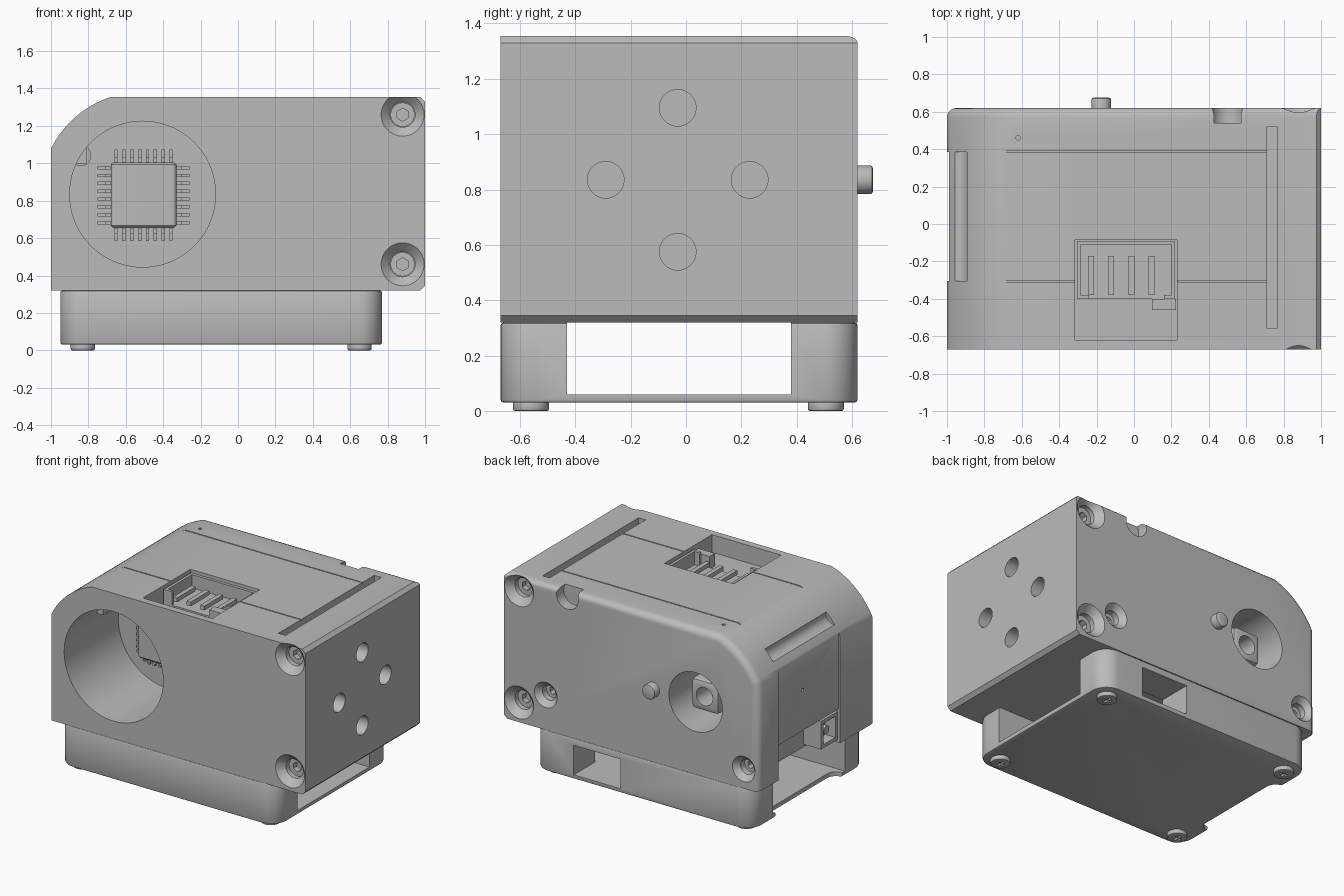
import bpy, bmesh, math
from mathutils import Vector, Matrix

if "Cube" in bpy.data.objects:
    bpy.data.objects.remove(bpy.data.objects["Cube"])

grey = bpy.data.materials.new("light_grey")
grey.use_nodes = True
COLOUR = (0.5, 0.5, 0.5, 1)
grey.diffuse_color = COLOUR
grey.node_tree.nodes["Principled BSDF"].inputs["Base Color"].default_value = COLOUR


def finish(bm, name):
    bmesh.ops.recalc_face_normals(bm, faces=bm.faces)
    me = bpy.data.meshes.new(name)
    bm.to_mesh(me)
    bm.free()
    me.materials.append(grey)
    ob = bpy.data.objects.new(name, me)
    bpy.context.collection.objects.link(ob)
    return ob


def box(name, x0, x1, y0, y1, z0, z1, corner=0.0):
    """Box from its limits, with optional rounded vertical edges."""
    bm = bmesh.new()
    bmesh.ops.create_cube(bm, size=1)
    for v in bm.verts:
        v.co = (x1 if v.co.x > 0 else x0, y1 if v.co.y > 0 else y0, z1 if v.co.z > 0 else z0)
    if corner:
        up = [e for e in bm.edges if abs(e.verts[0].co.z - e.verts[1].co.z) > 1e-4]
        bmesh.ops.bevel(bm, geom=up, offset=corner, segments=8, profile=0.5, affect='EDGES')
    return finish(bm, name)


def rod(name, start, end, r0, r1=None, sides=40):
    """Cylinder or cone between two points."""
    start, end = Vector(start), Vector(end)
    d = end - start
    mat = Matrix.Translation((start + end) / 2) @ d.to_track_quat('Z', 'Y').to_matrix().to_4x4()
    bm = bmesh.new()
    bmesh.ops.create_cone(bm, cap_ends=True, segments=sides, radius1=r0,
                          radius2=r0 if r1 is None else r1, depth=d.length, matrix=mat)
    return finish(bm, name)


def apply_mod(ob, mod):
    bpy.context.view_layer.objects.active = ob
    bpy.ops.object.modifier_apply(modifier=mod.name)


def cut(ob, *cutters):
    for c in cutters:
        m = ob.modifiers.new("cut", 'BOOLEAN')
        m.operation, m.solver, m.object = 'DIFFERENCE', 'EXACT', c
        apply_mod(ob, m)
        bpy.data.objects.remove(c)


def bevel(ob, width, segments=2):
    m = ob.modifiers.new("bevel", 'BEVEL')
    m.width, m.segments, m.limit_method = width, segments, 'ANGLE'
    apply_mod(ob, m)


FRONT, BACK, TOP, FLOOR = -0.67, 0.62, 1.355, 0.32
CX, CZ = -0.51, 0.835      # axis shared by the round openings and the top curve

# Main housing: side profile with a large curved shoulder
a0, a1 = math.atan2(1.08 - CZ, -1 - CX), math.atan2(TOP - CZ, -0.68 - CX)
arc = [(CX + 0.547 * math.cos(a0 + (a1 - a0) * i / 16),
        CZ + 0.547 * math.sin(a0 + (a1 - a0) * i / 16)) for i in range(17)]
profile = [(-1, FLOOR)] + arc + [(0.975, TOP), (1, 1.33), (1, 0.345), (0.975, FLOOR)]
bm = bmesh.new()
face = bm.faces.new([bm.verts.new((x, FRONT, z)) for x, z in profile])
new = bmesh.ops.extrude_face_region(bm, geom=[face])["geom"]
bmesh.ops.translate(bm, vec=(0, BACK - FRONT, 0), verts=[g for g in new if isinstance(g, bmesh.types.BMVert)])
rounded = []
for e in bm.edges:
    mid = (e.verts[0].co + e.verts[1].co) / 2
    if min(v.co.y for v in e.verts) > 0.6 and (mid.z > 1.35 or mid.x < -0.6) and mid.z > 0.4:
        rounded.append(e)
bmesh.ops.bevel(bm, geom=rounded, offset=0.05, segments=5, profile=0.5, affect='EDGES')
housing = finish(bm, "housing")

# Round front chamber, rear shaft opening and side mounting holes
cut(housing, rod("c", (CX, -0.8, CZ), (CX, -0.06, CZ), 0.39, sides=72),
    rod("c", (CX, 0.7, CZ), (CX, 0.22, CZ), 0.21, sides=48))
for i in range(4):
    y, z = -0.03 + 0.26 * math.cos(i * math.pi / 2), CZ + 0.26 * math.sin(i * math.pi / 2)
    cut(housing, rod("c", (1.1, y, z), (0.8, y, z), 0.066))


# Countersunk screws, front (side -1) and back (side 1)
def countersunk(x, z, side, r):
    y = BACK if side > 0 else FRONT
    cut(housing, rod("c", (x, y + side * 0.02, z), (x, y - side * 0.055, z), r + 0.02, r - 0.055),
        rod("c", (x, y, z), (x, y - side * 0.14, z), r * 0.58))
    screw = rod("countersunk_screw", (x, y - side * 0.15, z), (x, y - side * 0.08, z), r * 0.56)
    cut(screw, rod("c", (x, y, z), (x, y - side * 0.12, z), r * 0.3, sides=6))


for side in (-1, 1):
    for z in (1.26, 0.46):
        countersunk(0.88, z, side, 0.115)
countersunk(0.67, 0.57, 1, 0.09)
countersunk(-0.89, 0.46, 1, 0.09)

# Top details: rear notch, slot, connector pocket, panel seams
cut(housing, rod("c", (0.5, 0.7, 1.31), (0.5, 0.54, 1.31), 0.085),
    box("c", 0.71, 0.765, -0.56, 0.52, 1.28, 1.5),
    box("c", -0.315, 0.23, -0.62, -0.085, 1.23, 1.5))
for y in (-0.305, 0.385):
    cut(housing, box("c", -0.7, -0.32, y - 0.004, y + 0.004, 1.345, 1.5),
        box("c", 0.235 if y < 0 else -0.33, 0.76, y - 0.004, y + 0.004, 1.345, 1.5))
cut(housing, rod("c", (-0.62, 0.46, 1.4), (-0.62, 0.46, 1.32), 0.012, sides=12))

# Recessed middle panel on the curved side, with its finger groove and cable opening
cut(housing, box("c", -1.1, -0.988, -0.305, 0.385, 0.3, 1.2),
    rod("c", (-0.95, -0.305, 1.21), (-0.95, 0.385, 1.21), 0.06),
    box("c", -1.1, -0.84, -0.305, 0.385, 0.3, 0.56),
    rod("c", (-1.1, 0.1, 0.85), (-0.95, 0.1, 0.85), 0.012, sides=12))

# Cable socket in the side opening
socket = box("cable_socket", -0.98, -0.84, -0.305, -0.12, 0.34, 0.54)
cut(socket, box("c", -1.1, -0.9, -0.28, -0.145, 0.365, 0.515))
rod("cable_socket_pin", (-0.9, -0.21, 0.44), (-0.96, -0.21, 0.44), 0.03, sides=20)

# Base tray: rounded box, open from side to side
base = box("base_tray", -0.95, 0.77, FRONT, BACK, 0.03, FLOOR, 0.12)
bevel(base, 0.012)
cut(base, box("c", -1.2, 1.2, -0.43, 0.38, 0.06, 0.5),
    box("c", 0.08, 0.45, 0.3, 0.8, 0.06, 0.27),
    box("c", -1.2, -0.88, -0.4, 0.35, -0.1, 0.2, 0.07))

# Foot screws with a cross recess
for x in (-0.83, 0.65):
    for y in (-0.56, 0.505):
        foot = rod("foot_screw", (x, y, 0.04), (x, y, 0), 0.065)
        bevel(foot, 0.008)
        cut(foot, box("c", x - 0.035, x + 0.035, y - 0.008, y + 0.008, -0.1, 0.015),
            box("c", x - 0.008, x + 0.008, y - 0.035, y + 0.035, -0.1, 0.015))

# Chip inside the front chamber
chip = box("chip_body", -0.68, -0.33, -0.16, -0.075, 0.655, 1.005, 0.02)
bevel(chip, 0.012, 1)
chip_x, chip_z = -0.505, 0.83
for i in range(8):
    o = (i - 3.5) * 0.042
    for s in (-1, 1):
        for n0, n1, y0, y1 in ((0.17, 0.2, -0.125, -0.11), (0.19, 0.205, -0.125, -0.06), (0.19, 0.245, -0.075, -0.06)):
            lo, hi = sorted((s * n0, s * n1))
            box("chip_lead", chip_x + lo, chip_x + hi, y0, y1, chip_z + o - 0.009, chip_z + o + 0.009)
            box("chip_lead", chip_x + o - 0.009, chip_x + o + 0.009, y0, y1, chip_z + lo, chip_z + hi)

# Small post and key on the chamber wall
rod("chamber_post", (-0.84, -0.06, 1.04), (-0.84, -0.3, 1.04), 0.055)
box("chamber_key", -0.86, -0.81, -0.36, -0.3, 1.0, 1.08)

# Rear shaft with a bored square end, and locating pin
shaft = box("square_shaft", CX - 0.11, CX + 0.11, 0.2, 0.52, CZ - 0.11, CZ + 0.11)
bevel(shaft, 0.03)
cut(shaft, rod("c", (CX, 0.7, CZ), (CX, 0.35, CZ), 0.065))
pin = rod("locating_pin", (-0.175, 0.55, CZ), (-0.175, 0.675, CZ), 0.052)
bevel(pin, 0.01)

# Pin header in the top pocket
header = box("pin_header", -0.305, 0.22, -0.4, -0.09, 1.22, 1.335)
cut(header, box("c", -0.285, 0.2, -0.38, -0.11, 1.24, 1.5),
    box("c", -0.24, 0.16, -0.5, -0.3, 1.24, 1.5))
for i in range(4):
    x = -0.23 + i * 0.108
    box("header_pin", x - 0.016, x + 0.016, -0.38, -0.17, 1.26, 1.29)
box("header_key", 0.095, 0.225, -0.46, -0.4, 1.22, 1.32)

# Smooth the curved faces, keeping edges sharp
bpy.ops.object.select_all(action='DESELECT')
for ob in bpy.context.collection.objects:
    if ob.type == 'MESH' and grey.name in ob.data.materials:
        ob.select_set(True)
        bpy.context.view_layer.objects.active = ob
bpy.ops.object.shade_smooth_by_angle(angle=math.radians(30))
